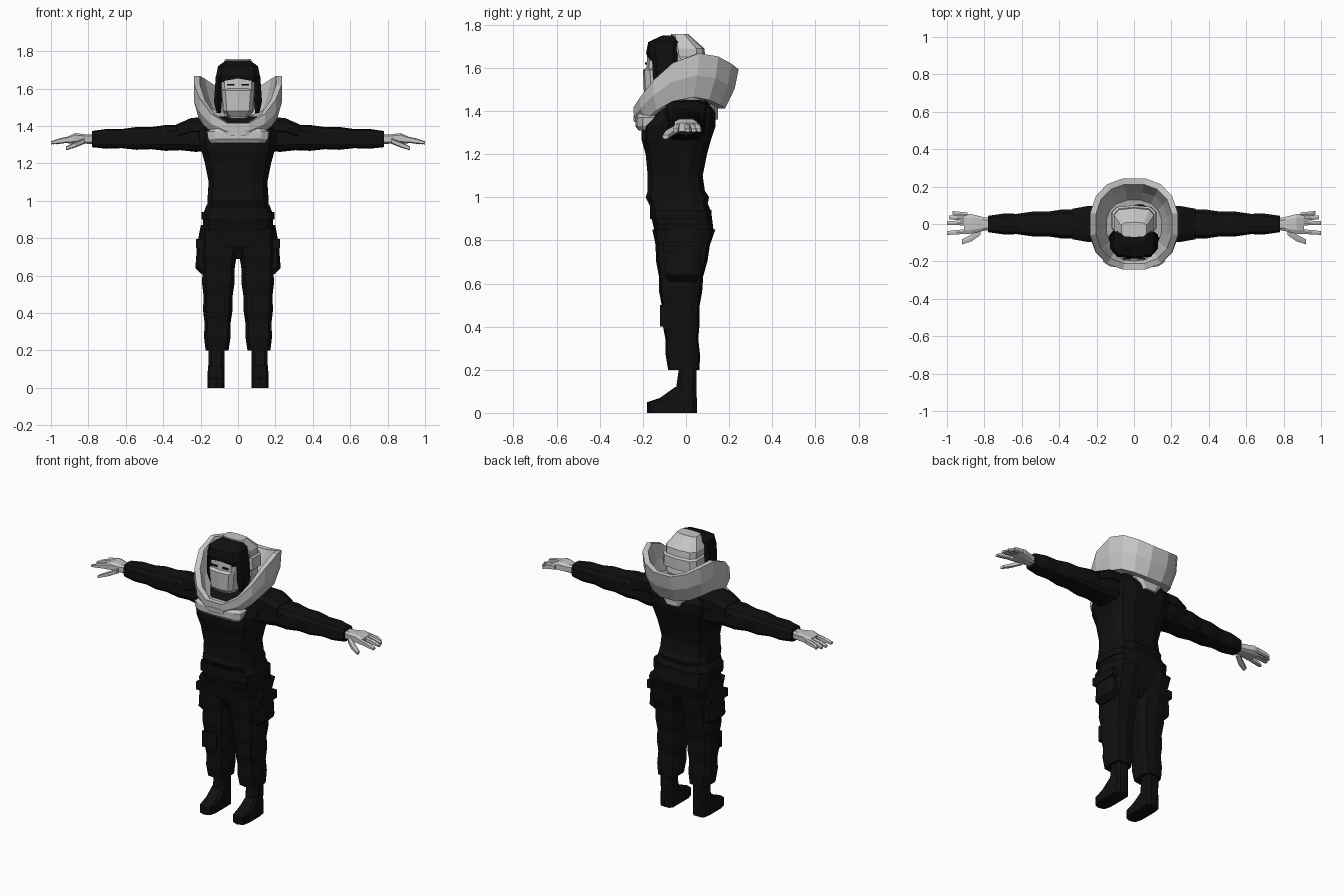
import bpy, bmesh, math

cube = bpy.data.objects.get("Cube")
if cube:
    bpy.data.objects.remove(cube, do_unlink=True)


def material(name, value):
    mat = bpy.data.materials.new(name)
    mat.use_nodes = True
    colour = (value, value, value, 1)
    mat.diffuse_color = colour
    mat.node_tree.nodes["Principled BSDF"].inputs["Base Color"].default_value = colour
    return mat


DARK = material("near black cloth", .005)
LIGHT = material("light grey", .56)


def soft(value, power):
    """Push a sine or cosine outward so that a circle turns squarish."""
    return math.copysign(abs(value) ** power, value)


def mix(start, end, t):
    return start + (end - start) * t


def angles(count):
    return [math.tau * (i + .5) / count for i in range(count)]


def skin(name, loops, mat, side=1):
    """Bridge equal loops of points and cap the ends; side -1 mirrors the part."""
    bm = bmesh.new()
    rows = [[bm.verts.new((x * side, y, z)) for x, y, z in loop] for loop in loops]
    for low, high in zip(rows, rows[1:]):
        for i in range(len(low)):
            bm.faces.new((low[i - 1], low[i], high[i], high[i - 1]))
    bm.faces.new(rows[0])
    bm.faces.new(rows[-1])
    bmesh.ops.recalc_face_normals(bm, faces=bm.faces[:])
    mesh = bpy.data.meshes.new(name)
    bm.to_mesh(mesh)
    bm.free()
    mesh.materials.append(mat)
    obj = bpy.data.objects.new(name, mesh)
    bpy.context.scene.collection.objects.link(obj)


def ring(u0, u1, v0, v1, sides, power):
    """Squarish cross-section that fills the given bounds."""
    return [(mix(u0, u1, .5 + soft(math.cos(a), power) / 2),
             mix(v0, v1, .5 + soft(math.sin(a), power) / 2)) for a in angles(sides)]


def upright(name, rows, mat, sides=10, power=.55):
    """Symmetric part from rows of height, half width, front y and back y."""
    loops = []
    for z, half, front, back in rows:
        section = ring(-half, half, front, back, sides, power)
        loops.append([(x, y, z) for x, y in section])
    skin(name, loops, mat)


def column(name, rows, mat, side, sides=10, power=.55):
    """Standing limb part from rows of height, x range and y range."""
    loops = []
    for z, inner, outer, front, back in rows:
        section = ring(inner, outer, front, back, sides, power)
        loops.append([(x, y, z) for x, y in section])
    skin(name, loops, mat, side)


def reach(name, rows, mat, side, sides=8, power=.55):
    """Sideways part from rows of x, middle y, middle z, half depth, half height."""
    loops = []
    for x, y, z, depth, height in rows:
        section = ring(y - depth, y + depth, z - height, z + height, sides, power)
        loops.append([(x, v, w) for v, w in section])
    skin(name, loops, mat, side)


def box(name, centre, size, mat, side=1):
    x, y, z = centre
    w, d, h = (s / 2 for s in size)
    loops = [[(x - w, y - d, level), (x + w, y - d, level),
              (x + w, y + d, level), (x - w, y + d, level)] for level in (z - h, z + h)]
    skin(name, loops, mat, side)


# Jacket, hips and belt
upright("jacket", [
    (.96, .17, -.17, .1), (1, .165, -.19, .11), (1.03, .165, -.18, .09),
    (1.1, .16, -.18, .08), (1.2, .18, -.19, .1), (1.27, .2, -.21, .12),
    (1.33, .21, -.21, .14), (1.39, .21, -.15, .14), (1.45, .17, -.09, .1)], DARK, 12)
upright("hips", [
    (.69, .07, -.1, .06), (.76, .16, -.14, .1), (.85, .19, -.15, .13),
    (.93, .19, -.17, .12), (.98, .17, -.17, .1)], DARK, 12)
upright("belt", [(.9, .2, -.17, .12), (.94, .2, -.17, .12)], DARK, 12)


def leg_rows(folds):
    """Trouser leg that widens upward, with alternating cloth folds."""
    rows = []
    for i in range(folds + 1):
        t = i / folds
        fold = .006 if i % 2 else 0
        middle = mix(.112, .1, t)
        width = mix(.063, .1, t) + fold
        depth = mix(.073, .14, t * t) + fold
        shift = -.01 - .015 * math.sin(math.pi * t)
        rows.append((mix(.2, .85, t), middle - width, middle + width,
                     shift - depth, shift + depth))
    return rows


def sleeve_rows(folds):
    """Sleeve that tapers to the wrist, with alternating cloth folds."""
    rows = []
    for i in range(folds + 1):
        t = i / folds
        fold = .006 if i % 2 else 0
        rows.append((mix(.15, .78, t), 0, mix(1.34, 1.33, t),
                     mix(.09, .045, t) + fold, mix(.075, .043, t) + fold))
    return rows


for side, label in ((1, "left_"), (-1, "right_")):
    # Trouser leg with knee pad and cargo pocket
    column(label + "leg", leg_rows(9), DARK, side)
    box(label + "knee_pad", (.12, -.1, .45), (.1, .04, .1), DARK, side)
    column(label + "thigh_pocket", [
        (.61, .14, .2, -.08, .05), (.64, .14, .23, -.1, .07),
        (.77, .14, .22, -.1, .07), (.87, .14, .2, -.08, .06)], DARK, side, 8)
    box(label + "pocket_flap", (.19, -.015, .77), (.07, .18, .05), DARK, side)

    # Boot: shaft, foot and rounded toe
    column(label + "boot_shaft", [
        (0, .07, .16, -.04, .05), (.1, .07, .16, -.05, .05),
        (.24, .07, .16, -.03, .05)], DARK, side, 8)
    column(label + "boot_foot", [
        (0, .07, .165, -.18, .05), (.05, .07, .165, -.18, .05),
        (.07, .07, .165, -.12, .05), (.12, .08, .16, -.05, .04)], DARK, side)

    # Sleeve and shoulder pad
    reach(label + "sleeve", sleeve_rows(8), DARK, side, 10)
    reach(label + "shoulder_pad", [
        (.15, 0, 1.4, .1, .05), (.25, 0, 1.4, .1, .045),
        (.33, 0, 1.37, .085, .04)], DARK, side)

    # Hand: palm, fanned fingers and lowered thumb
    reach(label + "palm", [
        (.76, 0, 1.33, .03, .027), (.81, 0, 1.33, .04, .026),
        (.87, 0, 1.335, .055, .028), (.91, 0, 1.325, .055, .02)], LIGHT, side)
    for name, y, tip in (("little", .05, .97), ("ring", .03, .99),
                         ("middle", .005, 1), ("fore", -.04, 1)):
        reach(label + name + "_finger", [
            (.89, y, 1.33, .013, .017), (.95, y * 1.1, 1.32, .013, .015),
            (tip, y * 1.2, 1.31, .011, .008)], LIGHT, side, 6)
    reach(label + "thumb", [
        (.82, -.04, 1.32, .02, .015), (.87, -.075, 1.3, .02, .015),
        (.92, -.095, 1.28, .015, .01)], LIGHT, side, 6)

    # Hair beside the face, and the eye
    column(label + "side_hair", [
        (1.47, .09, .115, -.13, -.06), (1.53, .085, .13, -.15, -.04),
        (1.67, .085, .12, -.16, -.04)], DARK, side, 6)
    box(label + "eye", (.04, -.185, 1.62), (.04, .009, .008), DARK, side)

# Neck, face and breathing mask
upright("neck", [(1.35, .08, -.08, .07), (1.52, .07, -.09, .06)], LIGHT)
upright("face", [
    (1.44, .05, -.15, 0), (1.48, .08, -.17, .02),
    (1.58, .095, -.185, .03), (1.66, .095, -.18, .03)], LIGHT)
upright("face_mask", [
    (1.45, .055, -.17, -.06), (1.48, .08, -.195, -.06),
    (1.59, .09, -.2, -.06), (1.6, .07, -.185, -.06)], LIGHT)

# Hair over the forehead and the stepped shell behind it
upright("front_hair", [
    (1.635, .11, -.175, -.02), (1.67, .12, -.185, -.02),
    (1.72, .11, -.175, -.02), (1.75, .065, -.11, -.03)], DARK)
upright("head_shell", [
    (1.47, .08, -.05, .06), (1.53, .11, -.05, .085), (1.56, .11, -.05, .08),
    (1.57, .125, -.06, .1), (1.64, .12, -.06, .1), (1.65, .11, -.07, .09),
    (1.69, .11, -.075, .085), (1.757, .07, -.07, .01)], LIGHT)


def collar_loop(level, scale, rise=0):
    """Sloping collar loop between its lower edge, level 0, and its rim, level 1."""
    loop = []
    for a in angles(16):
        across, front = soft(math.sin(a), .85), soft(math.cos(a), .85)
        rim = 1.655 - .09 * front - .155 * front ** 2
        edge = 1.46 - .04 * front - .09 * front ** 2
        x = mix(.215, .238, level) * across
        y = mix(-.015, 0, level) - mix(.2, .248, level) * front
        loop.append((x * scale, y * scale, mix(edge, rim, level) + rise))
    return loop


# Tall collar: flared outside, thick rim and a funnel inside
skin("collar", [
    collar_loop(0, .8), collar_loop(0, 1), collar_loop(.5, 1.06), collar_loop(1, 1),
    collar_loop(1, .87), collar_loop(.5, .8), collar_loop(0, .7, .03)], LIGHT)

# Stepped chin plates and a small plate under the back
upright("collar_front_plate", [
    (1.31, .15, -.22, -.12), (1.33, .165, -.235, -.1),
    (1.37, .17, -.235, -.1), (1.39, .13, -.225, -.1)], LIGHT)
upright("collar_front_tab", [(1.35, .06, -.243, -.2), (1.38, .07, -.245, -.2)], LIGHT, 8)
upright("collar_back_plate", [(1.36, .05, .08, .15), (1.43, .11, .06, .15)], LIGHT, 8)
